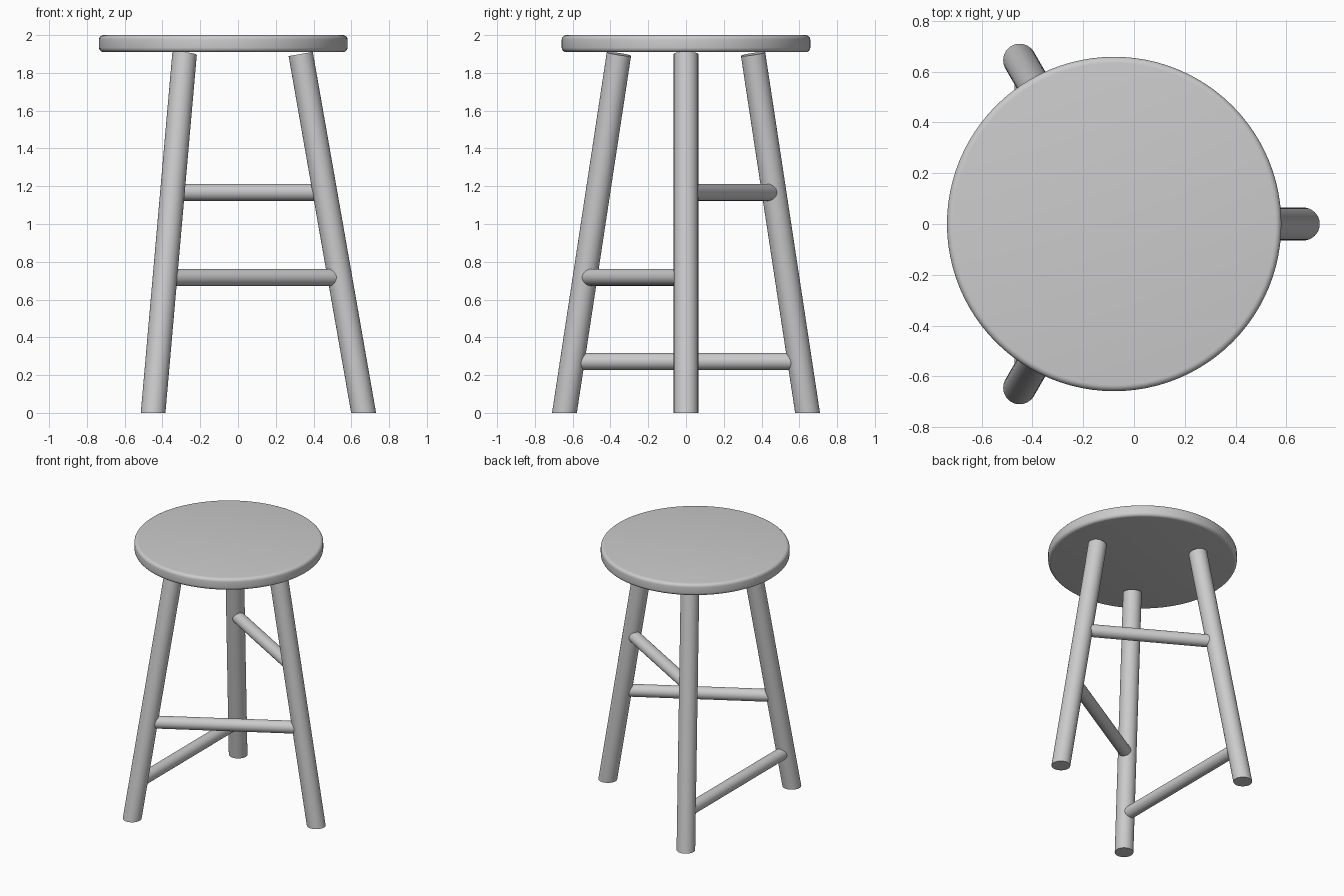
import bpy, bmesh, math
from mathutils import Vector

if "Cube" in bpy.data.objects:
    bpy.data.objects.remove(bpy.data.objects["Cube"])

CX = -0.078                      # seat axis
LEG_R, ROD_R = 0.065, 0.045
FOOT_R, TOP_R, TOP_Z = 0.743, 0.41, 1.9


def leg_point(angle, z):
    """Point on a leg's centre line at height z."""
    r = FOOT_R + (TOP_R - FOOT_R) * z / TOP_Z
    return Vector((CX + r * math.cos(angle), r * math.sin(angle), z))


def finish(name, bm):
    me = bpy.data.meshes.new(name)
    bm.to_mesh(me)
    bm.free()
    ob = bpy.data.objects.new(name, me)
    bpy.context.collection.objects.link(ob)
    bpy.ops.object.select_all(action='DESELECT')
    ob.select_set(True)
    bpy.context.view_layer.objects.active = ob
    bpy.ops.object.shade_smooth_by_angle(angle=math.radians(35))
    return ob


def rod(name, a, b, radius, flat_foot=False):
    """Cylinder from a to b; flat_foot trims the lower end level with the floor."""
    axis = b - a
    rot = axis.to_track_quat('Z', 'Y')
    bm = bmesh.new()
    bmesh.ops.create_cone(bm, cap_ends=True, segments=48, radius1=radius,
                          radius2=radius, depth=axis.length)
    for v in bm.verts:
        low = v.co.z < 0
        v.co = rot @ v.co + (a + b) / 2
        if low and flat_foot:
            v.co -= axis * (v.co.z / axis.z)
    return finish(name, bm)


# Round seat with softened rims
bm = bmesh.new()
bmesh.ops.create_cone(bm, cap_ends=True, segments=96, radius1=0.658,
                      radius2=0.658, depth=0.09)
rims = [e for e in bm.edges if abs(e.verts[0].co.z - e.verts[1].co.z) < 1e-5]
bmesh.ops.bevel(bm, geom=rims, offset=0.024, segments=5, profile=0.5, affect='EDGES')
bmesh.ops.translate(bm, verts=bm.verts, vec=(CX, 0, 1.955))
finish("seat", bm)

# Three splayed legs
angles = {"right_leg": 0.0, "back_leg": math.radians(120), "front_leg": math.radians(240)}
for name, ang in angles.items():
    rod(name, leg_point(ang, 0), leg_point(ang, TOP_Z), LEG_R, flat_foot=True)

# Stretchers at three heights, one between each pair of legs
for name, p, q, z in (("upper_stretcher", "right_leg", "back_leg", 1.168),
                      ("middle_stretcher", "right_leg", "front_leg", 0.718),
                      ("lower_stretcher", "front_leg", "back_leg", 0.273)):
    rod(name, leg_point(angles[p], z), leg_point(angles[q], z), ROD_R)
